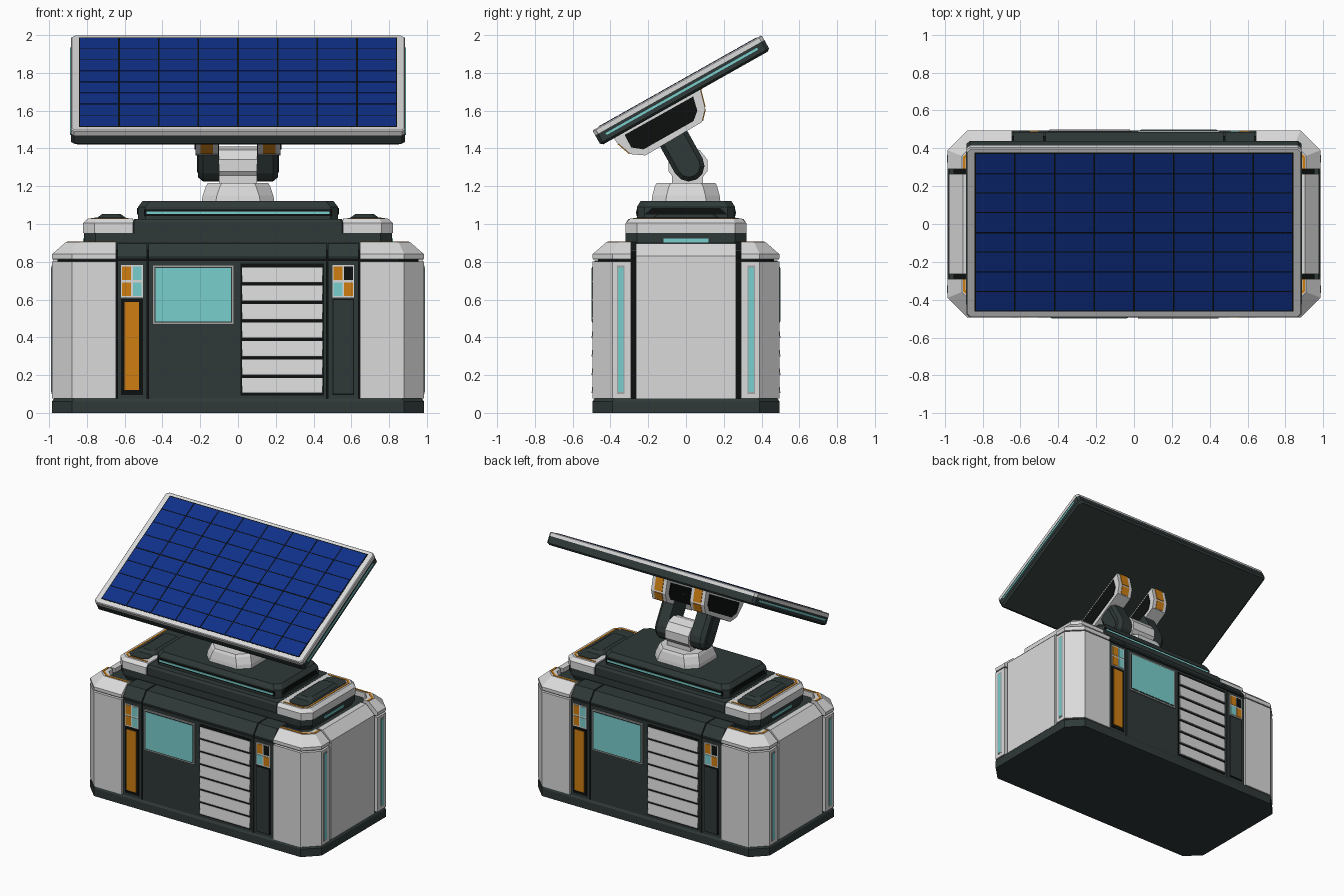
import bpy, bmesh, math
from mathutils import Matrix, Vector

if "Cube" in bpy.data.objects:
    bpy.data.objects.remove(bpy.data.objects["Cube"])


def material(name, r, g, b):
    m = bpy.data.materials.new(name)
    m.use_nodes = True
    m.diffuse_color = (r, g, b, 1)
    m.node_tree.nodes["Principled BSDF"].inputs["Base Color"].default_value = (r, g, b, 1)
    return m


LIGHT = material("light grey", .7, .7, .7)
DARK = material("dark green grey", .028, .041, .039)
BLACK = material("black", .004, .005, .005)
CYAN = material("cyan", .19, .62, .61)
ORANGE = material("orange", .62, .21, .006)
BLUE = material("cell blue", .005, .03, .25)
GREY = material("mid grey", .36, .37, .37)
ID = Matrix()
TURN = [ID, Matrix.Rotation(math.pi, 4, 'Z')]


def loft(name, rings, mat, M=ID):
    """Skin a stack of equal-sized rings and close both ends."""
    bm = bmesh.new()
    rows = [[bm.verts.new(M @ Vector(p)) for p in ring] for ring in rings]
    n = len(rows[0])
    for a, b in zip(rows, rows[1:]):
        for i in range(n):
            j = (i + 1) % n
            bm.faces.new((a[i], a[j], b[j], b[i]))
    bm.faces.new(rows[0])
    bm.faces.new(rows[-1])
    bmesh.ops.recalc_face_normals(bm, faces=bm.faces)
    me = bpy.data.meshes.new(name)
    bm.to_mesh(me)
    bm.free()
    me.materials.append(mat)
    ob = bpy.data.objects.new(name, me)
    bpy.context.collection.objects.link(ob)
    return ob


def box(name, x, y, z, mat, M=ID):
    return loft(name, [[(x[0], y[0], h), (x[1], y[0], h), (x[1], y[1], h), (x[0], y[1], h)] for h in z], mat, M)


def prism(name, profile, x0, x1, mat, M=ID):
    """Extrude a (y, z) profile along x."""
    return loft(name, [[(x, y, z) for y, z in profile] for x in (x0, x1)], mat, M)


def octa(name, levels, c, mat, M=ID, cx=0):
    """Chamfered rectangle lofted through (half x, half y, z) levels."""
    rings = []
    for hx, hy, z in levels:
        q = [(hx, hy - c), (hx - c, hy), (c - hx, hy), (-hx, hy - c)]
        q += [(-x, -y) for x, y in q]
        rings.append([(cx + x, y, z) for x, y in q])
    return loft(name, rings, mat, M)


def strip(name, path, w, z, mat, M):
    """Thin flat band following a horizontal path, offset towards the centre."""
    for (x0, y0), (x1, y1) in zip(path, path[1:]):
        d = Vector((x1 - x0, y1 - y0)).normalized() * w
        ring = [(x0, y0), (x1, y1), (x1 + d.y, y1 - d.x), (x0 + d.y, y0 - d.x)]
        loft(name, [[(x, y, h) for x, y in ring] for h in (z, z + .004)], mat, M)


# Base and inner core
octa("base", [(.985, .495, 0), (.985, .495, .06), (.975, .485, .075)], .105, DARK)
octa("core", [(.955, .465, .07), (.955, .465, .82), (.87, .40, .86)], .1, BLACK)
octa("channel_floor", [(.88, .40, .855), (.88, .40, .865)], .1, DARK)


# Corner pillars with bevelled caps
def corner(d, z):
    return [(.645, .495 - d, z), (.88 - .4 * d, .495 - d, z), (.985 - d, .39 - .4 * d, z), (.985 - d, .29, z),
            (.86, .29, z), (.86, .34, z), (.81, .39, z), (.645, .39, z)]


for sx in (1, -1):
    for sy in (1, -1):
        M = Matrix.Diagonal((sx, sy, 1, 1))
        loft("corner_pillar", [corner(0, .075), corner(0, .802)], LIGHT, M)
        loft("corner_cap", [corner(.004, .812), corner(0, .82), corner(0, .84), corner(.075, .905)], LIGHT, M)
        strip("cap_trim", [(.645, .415), (.835, .415), (.905, .355), (.905, .29)], .014, .904, ORANGE, M)
        box("pillar_light_frame", (.98, .987), (.325, .365), (.1, .78), GREY, M)
        box("pillar_light", (.98, .989), (.331, .359), (.11, .77), CYAN, M)

# Side panels
for M in TURN:
    def side(x, z):
        return [(.86, -.265, z), (x, -.265, z), (x, .265, z), (.86, .265, z)]
    loft("side_panel", [side(.977, .075), side(.977, .83), side(.905, .897)], LIGHT, M)

# Front and back faces
for M in TURN:
    for a, b in ((-.638, -.482), (-.474, .469), (.477, .638)):
        box("face_panel", (a, b), (-.485, -.4), (.075, .806), DARK, M)
        prism("face_shoulder", [(-.487, .814), (-.487, .825), (-.43, .897), (-.3, .897), (-.3, .814)], a, b, DARK, M)

    # Display
    box("screen_frame", (-.452, -.022), (-.495, -.48), (.468, .782), GREY, M)
    box("screen_bezel", (-.442, -.032), (-.497, -.48), (.478, .772), DARK, M)
    box("screen", (-.437, -.037), (-.499, -.48), (.485, .767), CYAN, M)

    # Louvred vent
    box("vent_back", (.012, .456), (-.488, -.48), (.092, .79), BLACK, M)
    for i in range(7):
        z = .104 + i * .0975
        prism("vent_slat", [(-.48, z), (-.499, z), (-.499, z + .01), (-.491, z + .082), (-.48, z + .082)],
              .022, .447, LIGHT, M)

    # Indicator blocks and lower inserts
    for x0, colours in ((-.62, (ORANGE, CYAN, ORANGE, CYAN)), (.499, (CYAN, ORANGE, ORANGE, BLACK))):
        box("indicator_frame", (x0, x0 + .116), (-.49, -.48), (.612, .782), LIGHT, M)
        for i, c in enumerate(colours):
            x, z = x0 + .007 + i % 2 * .056, .62 + i // 2 * .083
            box("indicator", (x, x + .046), (-.493, -.48), (z, z + .071), c, M)
        box("insert_recess", (x0, x0 + .116), (-.488, -.48), (.095, .603), BLACK, M)
    box("orange_bar", (-.602, -.523), (-.493, -.48), (.12, .588), ORANGE, M)
    box("dark_insert", (.505, .609), (-.491, -.48), (.102, .597), DARK, M)

# Upper deck
octa("deck", [(.79, .30, .86), (.815, .32, .905), (.815, .32, .952)], .06, DARK)
octa("deck_middle", [(.56, .315, .95), (.56, .315, 1.01), (.55, .305, 1.026)], .01, DARK)
for M in TURN:
    box("deck_light", (.81, .82), (-.12, .12), (.903, .922), CYAN, M)
    # End pads
    outline = [(.557, .32), (.76, .32), (.82, .26), (.82, -.26), (.76, -.32), (.557, -.32)]
    inner = [(.557, .295), (.75, .295), (.793, .25), (.793, -.25), (.75, -.295), (.557, -.295)]
    loft("end_pad", [[(x, y, z) for x, y in r] for r, z in ((outline, .952), (outline, 1.005), (inner, 1.03))], LIGHT, M)
    strip("pad_trim", [(.58, .28), (.745, .28), (.779, .245), (.779, -.245), (.745, -.28), (.58, -.28)],
          .012, 1.029, ORANGE, M)
    octa("pad_inlay", [(.08, .262, 1.029), (.08, .262, 1.034)], .03, DARK, M, .68)
    octa("pad_hump", [(.08, .18, 1.03), (.05, .15, 1.052)], .02, DARK, M, .67)

# Raised plate with light strips
octa("plate", [(.53, .26, 1.02), (.53, .26, 1.09), (.505, .24, 1.122)], .04, DARK)
for M in TURN:
    box("plate_groove", (-.495, .495), (-.263, -.25), (1.042, 1.078), BLACK, M)
    box("plate_light", (-.485, .485), (-.266, -.25), (1.052, 1.066), CYAN, M)
    prism("plate_end_groove", [(-.22, 1.05), (.22, 1.05), (.18, 1.085), (-.18, 1.085)], .525, .534, BLACK, M)

# Pedestal and hub
octa("pedestal", [(.192, .182, 1.12), (.187, .178, 1.15), (.17, .165, 1.2), (.16, .155, 1.217)], .075, LIGHT)
box("neck", (-.1, .1), (-.075, .09), (1.21, 1.32), LIGHT)
prism("hub", [(.01 + .108 * math.cos(a), 1.31 + .1 * math.sin(a))
              for a in [math.pi * (i + .5) / 5 for i in range(10)]], -.1, .1, LIGHT)


# Tilt arms: capsules between the pivot and the brackets
def capsule(r):
    lo, hi = Vector((.015, 1.308)), Vector((-.07, 1.46))
    start = math.atan2(hi.y - lo.y, hi.x - lo.x) + math.pi / 2
    pts = []
    for i in range(14):
        a = start + math.pi * (i - (i > 6)) / 6 if i < 7 else start + math.pi + math.pi * (i - 7) / 6
        c = lo if i < 7 else hi
        pts.append((c.x + r * math.cos(a), c.y + r * math.sin(a)))
    return pts


bracket = [(-.385, 1.46), (-.365, 1.43), (-.295, 1.37), (-.215, 1.363), (.085, 1.54), (.102, 1.61), (.075, 1.72)]
recess = [(-.325, 1.472), (-.29, 1.405), (-.225, 1.395), (.04, 1.545), (.06, 1.6), (.038, 1.675)]
for s in (1, -1):
    M = Matrix.Diagonal((s, 1, 1, 1))
    loft("tilt_arm", [[(x, y, z) for y, z in capsule(r)]
                      for x, r in ((.1, .083), (.185, .083), (.212, .06))], DARK, M)
    prism("arm_inlay", capsule(.035), .2, .216, DARK, M)
    prism("panel_bracket", bracket, .104, .226, LIGHT, M)
    prism("bracket_recess", recess, .1, .23, BLACK, M)
    # Orange plates on the sloping ends of each bracket
    for i in (1, 4, 5):
        a, b = Vector(bracket[i]), Vector(bracket[i + 1])
        out = Vector((b.y - a.y, a.x - b.x)).normalized() * .004
        p, q = a.lerp(b, .08), a.lerp(b, .95)
        prism("bracket_accent", [p - out, q - out, q + out, p + out], .132, .198, ORANGE, M)

# Tilted solar panel
P = Matrix.Translation((0, -.0475, 1.7475)) @ Matrix.Rotation(math.radians(29.4), 4, 'X')
octa("panel_frame", [(.885, .514, -.03), (.885, .514, -.006), (.88, .509, 0)], .018, LIGHT, P)
octa("panel_tray", [(.87, .5, -.092), (.885, .514, -.08), (.885, .514, -.03)], .018, DARK, P)
box("panel_backing", (-.843, .843), (-.476, .488), (-.01, .001), BLACK, P)
for s in (1, -1):
    box("panel_edge_light", (s * .88, s * .889), (-.46, .46), (-.058, -.046), CYAN, P)
for i in range(8):
    for j in range(8):
        x, y = -.84 + i * .21, -.473 + j * .1195
        box("solar_cell", (x + .004, x + .206), (y + .003, y + .1165 - .003 * (j == 3)), (0, .003), BLUE, P)
